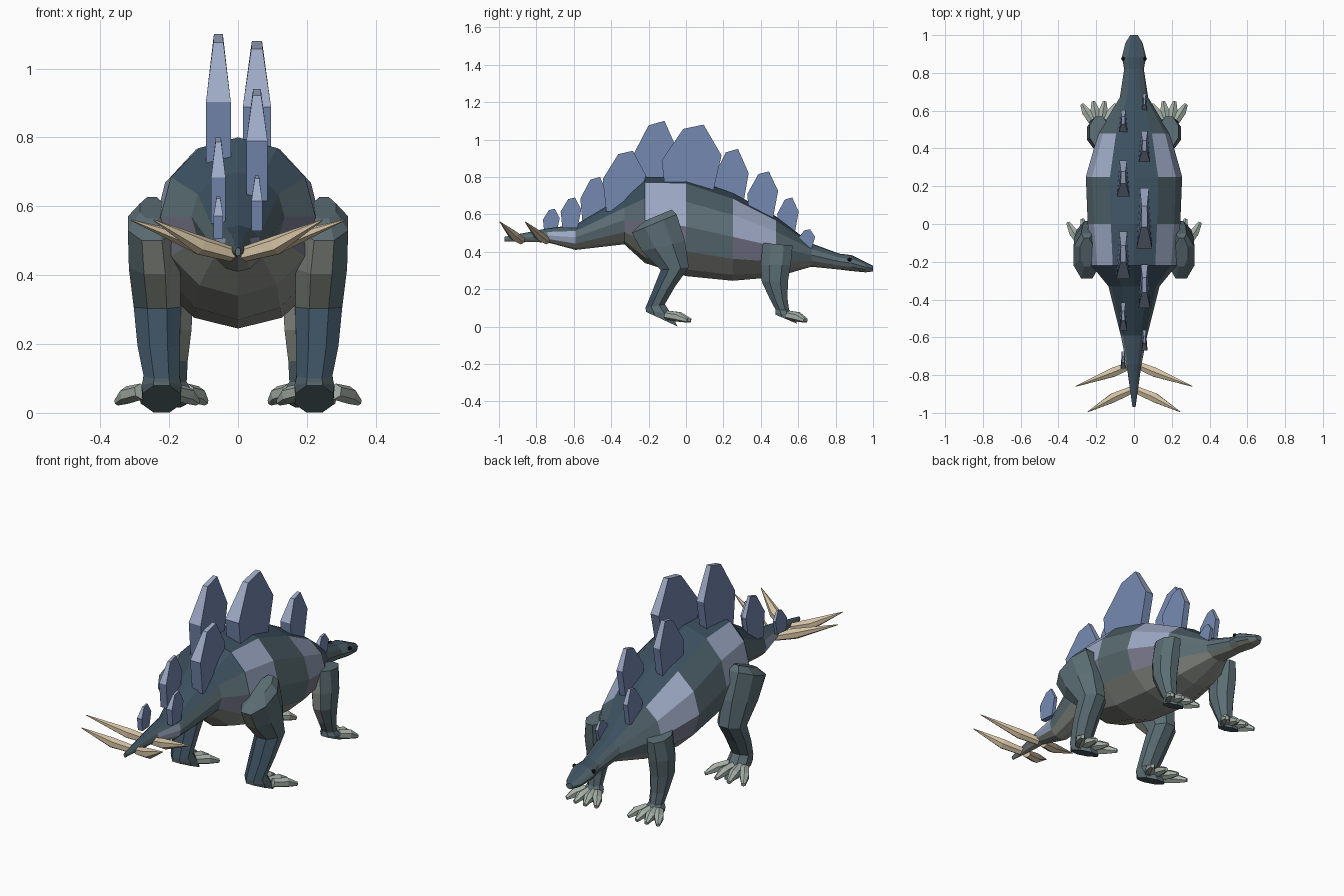
import bpy, bmesh, math
from mathutils import Vector

cube = bpy.data.objects.get("Cube")
if cube:
    bpy.data.objects.remove(cube)


def material(name, r, g, b):
    m = bpy.data.materials.new(name)
    m.use_nodes = True
    m.diffuse_color = (r, g, b, 1)
    m.node_tree.nodes["Principled BSDF"].inputs["Base Color"].default_value = (r, g, b, 1)
    return m


skin = material("teal grey skin", .105, .155, .175)
back = material("dark slate back", .045, .08, .115)
belly = material("pale olive belly", .27, .285, .255)
patch = material("pale lavender patch", .34, .40, .56)
shade = material("purple grey patch", .20, .20, .28)
flank = material("dark teal flank", .07, .11, .13)
blue = material("plate blue", .175, .245, .43)
bone = material("tan horn", .66, .54, .37)
claw = material("pale grey green claw", .38, .44, .39)
black = material("black eye", .008, .008, .008)


def finish(name, bm, mats, mirror=False):
    bmesh.ops.recalc_face_normals(bm, faces=bm.faces)
    mesh = bpy.data.meshes.new(name)
    bm.to_mesh(mesh)
    bm.free()
    for m in mats:
        mesh.materials.append(m)
    ob = bpy.data.objects.new(name, mesh)
    bpy.context.collection.objects.link(ob)
    if mirror:
        ob.modifiers.new("Mirror", 'MIRROR').use_mirror_merge = False
    return ob


def loft(name, rings, mats, rule=None, mirror=False):
    """Skin a list of vertex rings and cap both ends."""
    bm = bmesh.new()
    loops = [[bm.verts.new(p) for p in ring] for ring in rings]
    n = len(loops[0])
    for i, (a, b) in enumerate(zip(loops, loops[1:])):
        for k in range(n):
            j = (k + 1) % n
            f = bm.faces.new((a[k], a[j], b[j], b[k]))
            if rule:
                f.material_index = rule(i, k)
    bm.faces.new(loops[0])
    bm.faces.new(loops[-1])
    return finish(name, bm, mats, mirror)


def tube(name, points, radii, sides, mat):
    """Tapered tube along a path, mirrored to the other side."""
    pts = [Vector(p) for p in points]
    q = (pts[-1] - pts[0]).to_track_quat('Z', 'Y')
    rings = []
    for p, r in zip(pts, radii):
        turn = [math.tau * (k + .5) / sides for k in range(sides)]
        rings.append([p + q @ Vector((r * math.cos(t), r * math.sin(t), 0)) for t in turn])
    return loft(name, rings, [mat], mirror=True)


# Body from tail tip to snout: y, bottom, top, half width
sections = [
    (-.97, .455, .48, .008), (-.74, .45, .525, .04), (-.59, .41, .545, .07),
    (-.33, .44, .70, .135), (-.22, .34, .80, .225), (0, .27, .80, .245),
    (.25, .245, .715, .255), (.48, .265, .59, .19), (.67, .32, .445, .075),
    (.82, .305, .39, .052), (.885, .297, .382, .064), (.96, .29, .345, .045),
    (1.0, .295, .325, .02)]
SIDES = 12


def body_ring(y, bottom, top, half):
    mid, h = (top + bottom) / 2, (top - bottom) / 2
    turn = [math.tau * k / SIDES for k in range(SIDES)]
    return [(half * math.sin(t), y, mid + h * math.cos(t)) for t in turn]


def body_colour(segment, k):
    row = min(k, SIDES - 1 - k)
    if row == 0:
        return 1
    if row >= 4:
        return 2
    if segment in (4, 6):
        return 4 if row == 3 else 3
    if segment == 1 and row in (2, 3):
        return 3
    if segment == 3 and row == 3:
        return 4
    if row == 1:
        return 1 if segment in (2, 3) else 5
    return 0


loft("body", [body_ring(*s) for s in sections],
     [skin, back, belly, patch, shade, flank], body_colour)

# Back plates, alternating sides: y centre, base, top, width, thickness
plates = [
    (-.72, .53, .63, .09, .028), (-.615, .56, .69, .11, .032), (-.49, .60, .80, .15, .042),
    (-.33, .68, .94, .23, .062), (-.165, .76, 1.10, .25, .072), (.03, .75, 1.08, .32, .082),
    (.24, .69, .95, .19, .068), (.41, .62, .83, .165, .06), (.545, .54, .69, .115, .046),
    (.645, .44, .52, .09, .028)]
# Outline: along, up, relative thickness
outline = [(-.42, -.25, 1), (-.5, .42, 1), (-.14, .93, .4),
           (.2, 1, .36), (.5, .5, .6), (.32, -.25, .6)]
for i, (y, low, high, w, thick) in enumerate(plates):
    x = -.057 if i % 2 == 0 else .055
    sheets = []
    for side in (-1, 1):
        sheets.append([(x + side * thick / 2 * t, y + a * w, low + b * (high - low))
                       for a, b, t in outline])
    # Upper rim faces are paler
    loft("back_plate_%d" % (i + 1), sheets, [blue, patch], lambda s, k: int(1 <= k <= 3))

# Tail spikes
for i, (y, reach) in enumerate(((-.745, .31), (-.88, .245))):
    path = [(.015, y, .46), (.11, y - .04, .487), (reach, y - .115, .56)]
    tube("tail_spikes_%d" % (i + 1), path, (.022, .028, .002), 6, bone)


# Legs: x, y, z, half width, half depth, forward slope of each ring
def leg(name, rings, rule):
    turn = [math.tau * (k + .5) / 8 for k in range(8)]
    loops = []
    for x, y, z, rx, ry, slope in rings:
        loops.append([(x + rx * 1.08 * math.cos(t), y + ry * 1.08 * math.sin(t),
                       max(0, z + slope * ry * math.sin(t))) for t in turn])
    loft(name, loops, [skin, back, belly], rule, True)


def hind_colour(segment, k):
    if segment in (1, 2) and k in (4, 5):
        return 2
    return 1 if segment in (3, 4) and k in (4, 5, 6) else 0


def front_colour(segment, k):
    return 2 if segment < 3 and k in (4, 5) else 0


leg("hind_legs", [
    (.25, -.15, .595, .035, .075, .45), (.25, -.17, .55, .07, .12, .45),
    (.242, -.12, .43, .075, .115, .25), (.235, -.06, .31, .068, .075, .1),
    (.23, -.12, .2, .062, .06, .2), (.222, -.165, .11, .052, .052, .2),
    (.222, -.145, .075, .058, .07, -.2), (.222, -.13, .04, .055, .085, -.5)], hind_colour)
leg("front_legs", [
    (.185, .49, .44, .05, .08, -.1), (.19, .48, .33, .06, .08, 0),
    (.19, .475, .24, .055, .07, 0), (.188, .495, .15, .042, .048, 0),
    (.185, .515, .09, .036, .036, 0), (.185, .53, .065, .048, .052, -.2),
    (.185, .535, .04, .045, .058, -.45)], front_colour)


# Toes fan out from each foot
def toes(name, x, y, length, spread):
    for i in range(4):
        s = (i - 1.5) / 1.5
        reach = length * (1 - .2 * abs(s))
        path = [(x + s * spread * .4, y, .062), (x + s * spread * .75, y + reach * .55, .052),
                (x + s * spread, y + reach, .032)]
        tube("%s_toes_%d" % (name, i + 1), path, (.024, .026, .011), 6, claw)


toes("hind", .235, -.105, .14, .115)
toes("front", .185, .545, .11, .09)

# Eyes
bm = bmesh.new()
bmesh.ops.create_icosphere(bm, subdivisions=1, radius=.012)
bmesh.ops.translate(bm, verts=bm.verts, vec=(.057, .875, .358))
finish("eyes", bm, [black], True)
